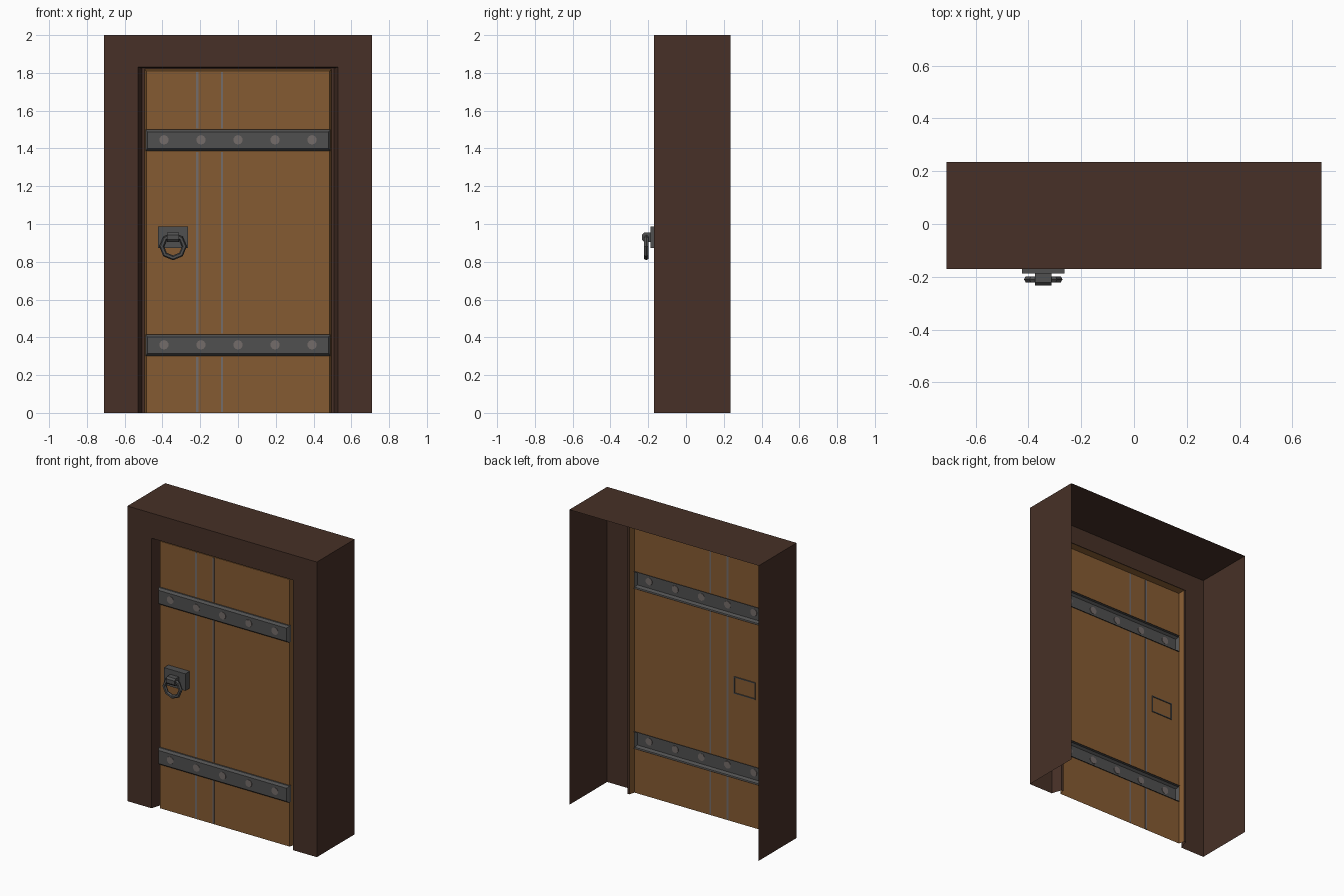
import bpy, bmesh, math
from mathutils import Matrix

if "Cube" in bpy.data.objects:
    bpy.data.objects.remove(bpy.data.objects["Cube"])


def material(name, rgb):
    m = bpy.data.materials.new(name)
    m.diffuse_color = (*rgb, 1)
    m.use_nodes = True
    m.node_tree.nodes["Principled BSDF"].inputs["Base Color"].default_value = m.diffuse_color
    return m


DARK = material("dark_wood", (0.063, 0.030, 0.020))
WOOD = material("door_wood", (0.235, 0.105, 0.032))
IRON = material("iron", (0.080, 0.080, 0.080))
RIVET = material("rivet_grey", (0.175, 0.150, 0.142))


def finish(name, bm, mat):
    me = bpy.data.meshes.new(name)
    bm.to_mesh(me)
    bm.free()
    ob = bpy.data.objects.new(name, me)
    me.materials.append(mat)
    bpy.context.collection.objects.link(ob)
    return ob


def shell(name, rings, mat, closed=False, cap=False):
    """Bridge rectangles (x0, x1, z0, z1, y); open ones have no bottom side."""
    bm = bmesh.new()
    loops = [[bm.verts.new(p) for p in
              ((x0, y, z0), (x0, y, z1), (x1, y, z1), (x1, y, z0))]
             for x0, x1, z0, z1, y in rings]
    for a, b in zip(loops, loops[1:]):
        for i in range(4 if closed else 3):
            j = (i + 1) % 4
            bm.faces.new((a[i], b[i], b[j], a[j]))
    if cap:
        bm.faces.new(loops[-1][::-1])
    return finish(name, bm, mat)


def arch(w, h, y):
    return (-w, w, 0, h, y)


# Frame: open-backed shell with a stepped jamb
shell("door_frame", [arch(0.71, 2.0, 0.235), arch(0.71, 2.0, -0.17),
                     arch(0.53, 1.83, -0.17), arch(0.508, 1.825, -0.10),
                     arch(0.495, 1.82, -0.10)], DARK)

# Door rim, then door sheet in bands between the straps
FRONT = -0.14
shell("door_rim", [arch(0.495, 1.82, -0.10), arch(0.485, 1.81, FRONT)], WOOD)
straps = [(0.302, 0.415), (1.387, 1.50)]
bands = [(0, 0.302), (0.415, 1.387), (1.50, 1.81)]
for k, (z0, z1) in enumerate(bands):
    shell(f"door_panel_{k}", [(-0.485, 0.485, z0, z1, FRONT)], WOOD, cap=True)
    # Plank seams, seen from both sides
    for n, (x, w) in enumerate(((-0.215, 0.007), (-0.085, 0.006))):
        bm = bmesh.new()
        bmesh.ops.create_cube(bm, size=1, matrix=Matrix.Translation(
            (x, FRONT, (z0 + z1) / 2)) @ Matrix.Diagonal((2 * w, 0.004, z1 - z0 - 0.01, 1)))
        finish(f"plank_seam_{k}_{n}", bm, RIVET)

# Iron straps with rivets
for k, (z0, z1) in enumerate(straps):
    shell(f"strap_{k}", [(-0.49, 0.49, z0, z1, -0.132),
                         (-0.49, 0.49, z0, z1, -0.15),
                         (-0.48, 0.48, z0 + 0.012, z1 - 0.012, -0.165)],
          IRON, closed=True, cap=True)
    for i in range(5):
        bm = bmesh.new()
        bmesh.ops.create_cone(
            bm, cap_ends=True, segments=10, radius1=0.025, radius2=0.025, depth=0.005,
            matrix=Matrix.Translation(((i - 2) * 0.196, -0.165, (z0 + z1) / 2 + 0.002))
            @ Matrix.Rotation(math.pi / 2, 4, 'X'))
        finish(f"rivet_{k}_{i}", bm, RIVET)

# Handle plate; its thin rim pokes through the back of the door
HX = -0.344
shell("handle_plate", [(HX - 0.08, HX + 0.08, 0.873, 0.988, -0.134),
                       (HX - 0.08, HX + 0.08, 0.873, 0.988, -0.187)],
      IRON, closed=True, cap=True)
for n, (x, z, w, h) in enumerate(((HX - 0.077, 0.93, 0.006, 0.115), (HX + 0.077, 0.93, 0.006, 0.115),
                                  (HX, 0.876, 0.16, 0.006), (HX, 0.985, 0.16, 0.006))):
    bm = bmesh.new()
    bmesh.ops.create_cube(bm, size=1, matrix=Matrix.Translation((x, -0.137, z))
                          @ Matrix.Diagonal((w, 0.006, h, 1)))
    finish(f"handle_plate_rim_{n}", bm, IRON)

# Ring bracket with a chamfered profile
bm = bmesh.new()
profile = [(-0.18, 0.955), (-0.222, 0.955), (-0.233, 0.943),
           (-0.233, 0.917), (-0.222, 0.905), (-0.18, 0.905)]
a = [bm.verts.new((HX - 0.032, y, z)) for y, z in profile]
b = [bm.verts.new((HX + 0.032, y, z)) for y, z in profile]
bm.faces.new(a)
bm.faces.new(b[::-1])
for i in range(6):
    j = (i + 1) % 6
    bm.faces.new((a[i], b[i], b[j], a[j]))
bmesh.ops.recalc_face_normals(bm, faces=bm.faces)
finish("ring_bracket", bm, IRON)

# Low-poly pull ring
bpy.ops.mesh.primitive_torus_add(major_segments=8, minor_segments=6, major_radius=0.06,
                                 minor_radius=0.013, location=(HX, -0.21, 0.881),
                                 rotation=(math.pi / 2, 0, 0))
ring = bpy.context.object
ring.name = "pull_ring"
ring.data.materials.append(IRON)
